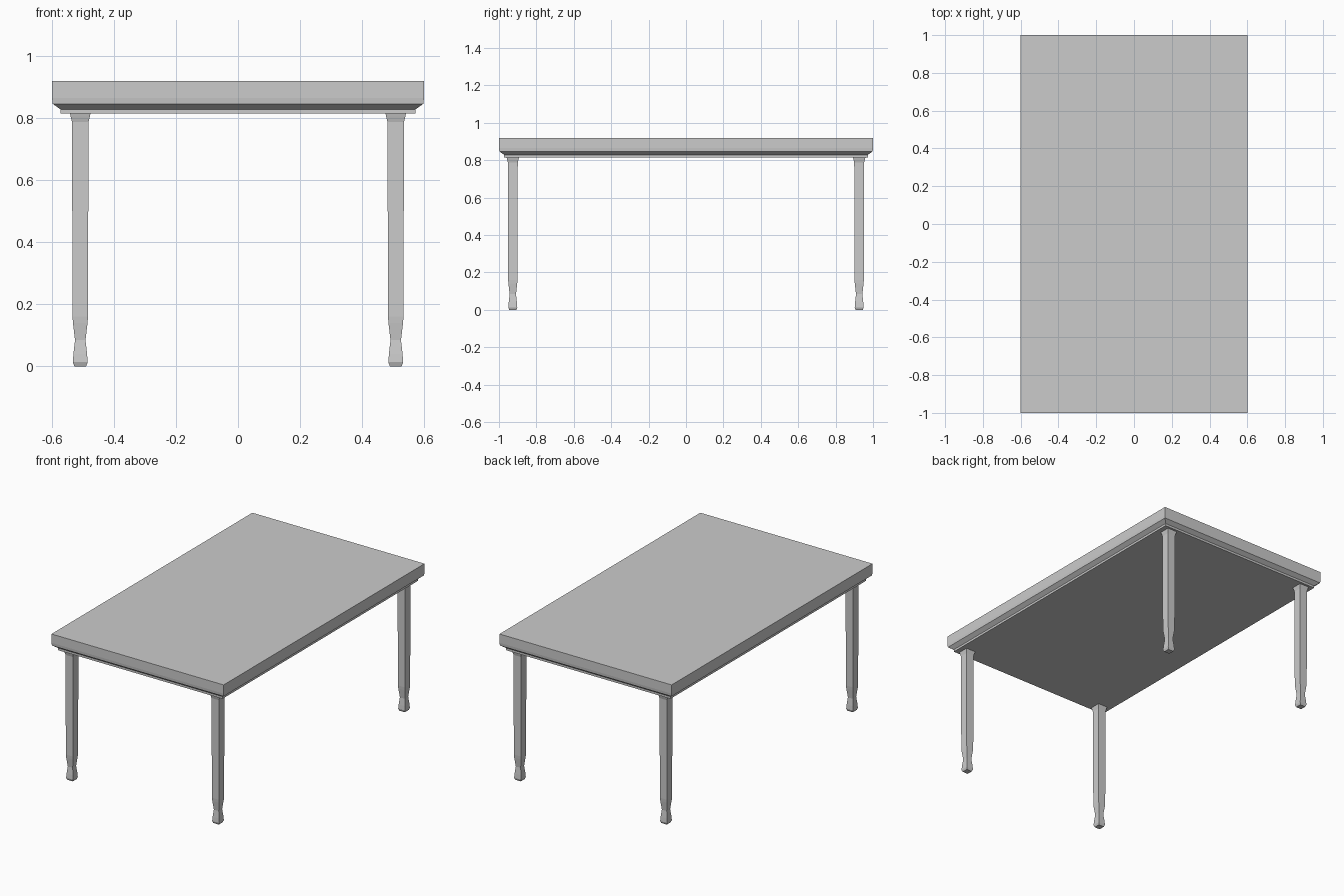
import bpy, bmesh

if "Cube" in bpy.data.objects:
    bpy.data.objects.remove(bpy.data.objects["Cube"])


def stacked_profile(name, sections, center=(0, 0)):
    """Closed solid made from stacked rectangles (half_x, half_y, z)."""
    bm = bmesh.new()
    rings = []
    for hx, hy, z in sections:
        rings.append([bm.verts.new((center[0] + sx * hx, center[1] + sy * hy, z))
                      for sx, sy in ((-1, -1), (1, -1), (1, 1), (-1, 1))])
    for lower, upper in zip(rings, rings[1:]):
        for i in range(4):
            j = (i + 1) % 4
            bm.faces.new((lower[i], lower[j], upper[j], upper[i]))
    bm.faces.new(rings[0][::-1])
    bm.faces.new(rings[-1])
    bmesh.ops.recalc_face_normals(bm, faces=bm.faces)
    mesh = bpy.data.meshes.new(name)
    bm.to_mesh(mesh)
    bm.free()
    obj = bpy.data.objects.new(name, mesh)
    bpy.context.collection.objects.link(obj)
    return obj


# Table top: thin under-moulding, sloped cove, thick slab
stacked_profile("table_top", [
    (0.573, 0.973, 0.815),
    (0.573, 0.973, 0.829),
    (0.598, 0.998, 0.847),
    (0.600, 1.000, 0.865),
    (0.600, 1.000, 0.920),
])

# Square legs: foot, narrow ankle, straight shaft, flared head
leg_profile = [
    (0.019, 0.000), (0.024, 0.013), (0.022, 0.040), (0.017, 0.084),
    (0.0235, 0.140), (0.025, 0.160), (0.0265, 0.788), (0.031, 0.806),
    (0.033, 0.815),
]
for side, sx in (("left", -1), ("right", 1)):
    for end, sy in (("front", -1), ("back", 1)):
        stacked_profile(f"{end}_{side}_leg",
                        [(r, r, z) for r, z in leg_profile],
                        (sx * 0.509, sy * 0.926))
